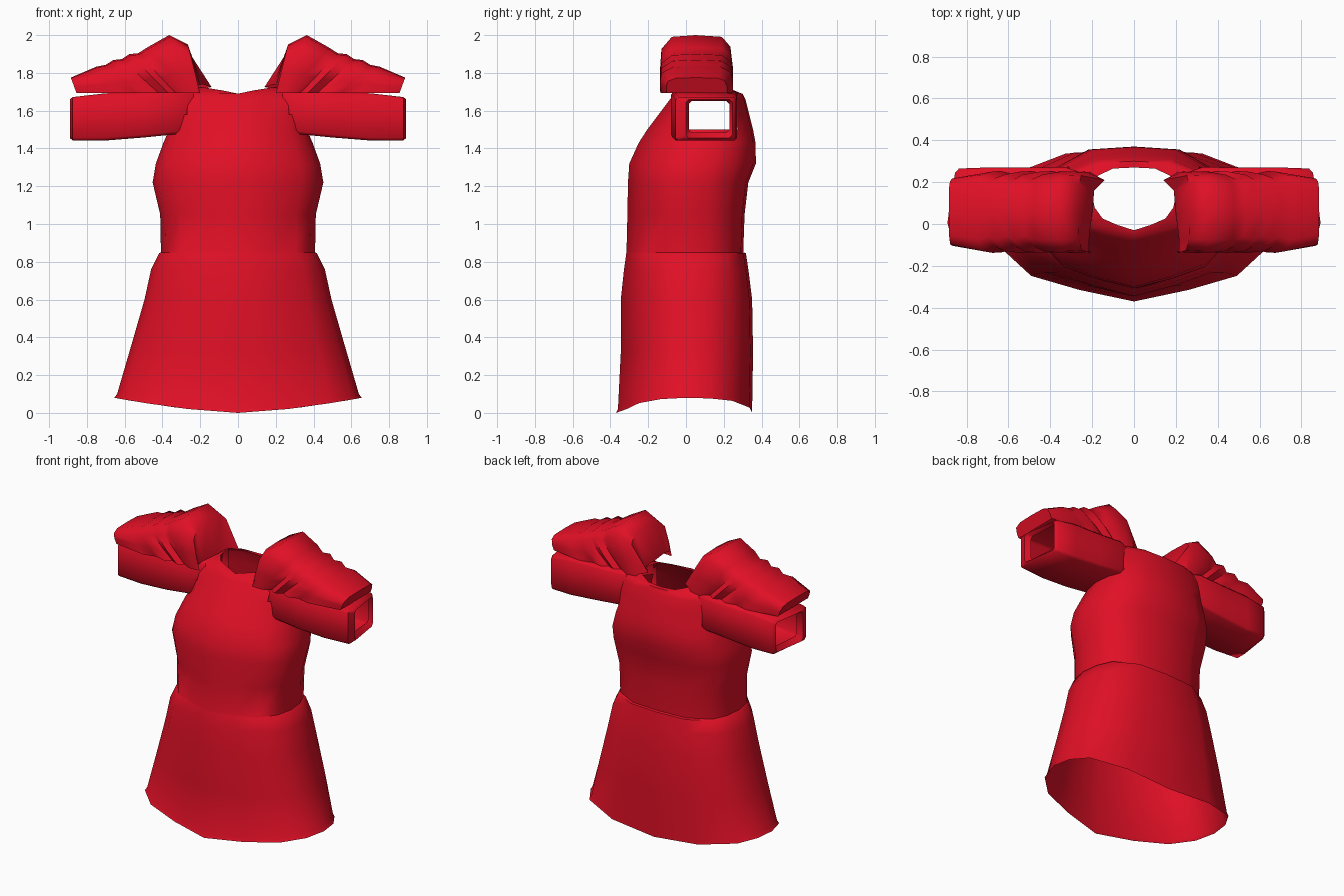
import bpy, bmesh, math

cube = bpy.data.objects.get("Cube")
if cube:
    bpy.data.objects.remove(cube, do_unlink=True)

red = bpy.data.materials.new("red cloth")
red.use_nodes = True
RED = (0.75, 0.005, 0.019, 1)
red.diffuse_color = RED
red.node_tree.nodes["Principled BSDF"].inputs["Base Color"].default_value = RED


def loft(name, rings, closed=True, mirror=False, drop=None, sharp=50):
    """Skin a list of rings; drop(centre) removes faces."""
    bm = bmesh.new()
    rows = [[bm.verts.new(p) for p in ring] for ring in rings]
    n = len(rows[0])
    for a, b in zip(rows, rows[1:]):
        for i in range(n if closed else n - 1):
            j = (i + 1) % n
            bm.faces.new((a[i], a[j], b[j], b[i]))
    bmesh.ops.recalc_face_normals(bm, faces=bm.faces[:])
    if drop:
        gone = [f for f in bm.faces if drop(f.calc_center_median())]
        bmesh.ops.delete(bm, geom=gone, context='FACES')
    mesh = bpy.data.meshes.new(name)
    bm.to_mesh(mesh)
    bm.free()
    mesh.materials.append(red)
    mesh.shade_smooth()
    mesh.set_sharp_from_angle(angle=math.radians(sharp))
    ob = bpy.data.objects.new(name, mesh)
    bpy.context.collection.objects.link(ob)
    if mirror:
        ob.modifiers.new("Mirror", 'MIRROR')
    return ob


# Half outline of the torso, front to back, as fractions of width and depth
HALF = [(0, -1), (.4, -.85), (.75, -.67), (.94, -.36), (1, 0),
        (.97, .37), (.86, .7), (.5, .96), (0, 1)]
FULL = HALF + [(-x, y) for x, y in HALF[-2:0:-1]]


def body_ring(z, w, front, back, mid=0.0, lift=0.0, dip=0.0):
    ring = []
    for fx, fy in FULL:
        y = mid + fy * ((mid - front) if fy < 0 else (back - mid))
        zz = z + lift * abs(fx) ** 1.5 - dip * abs(fy) ** 4
        ring.append((fx * w, y, zz))
    return ring


def arm_hole(c):
    return abs(c.x) > .25 and 1.47 < c.z < 1.69 and -.01 < c.y < .25


# Dress body: flared skirt, small step at the back of the waist, bodice, neck
loft("dress_body", [
    body_ring(0.0, .655, -.37, .35, lift=.08),
    body_ring(.02, .64, -.36, .35, lift=.08),
    body_ring(.32, .57, -.345, .355, lift=.02),
    body_ring(.60, .495, -.345, .35),
    body_ring(.76, .46, -.328, .33),
    body_ring(.845, .418, -.316, .317),
    body_ring(.85, .408, -.315, .303),
    body_ring(1.05, .412, -.31, .31),
    body_ring(1.22, .452, -.307, .33),
    body_ring(1.32, .435, -.30, .37, .02),
    body_ring(1.43, .395, -.25, .368, .06),
    body_ring(1.50, .365, -.205, .355, .09),
    body_ring(1.58, .36, -.145, .335, .10),
    body_ring(1.66, .355, -.085, .315, .11),
    body_ring(1.70, .32, -.06, .30, .12, dip=.01),
    body_ring(1.725, .20, -.03, .27, .14, dip=.035)],
    drop=arm_hole)


# Hollow boxy sleeves, rooted in the bodice and folded inwards at the cuff
def sleeve_ring(x, y0, y1, z0, z1, slant=0.0, b=.015):
    ring = [(y0 + b, z0), (y1 - b, z0), (y1, z0 + b), (y1, z1 - b),
            (y1 - b, z1), (y0 + b, z1), (y0, z1 - b), (y0, z0 + b)]
    return [(x - slant * max(0, y - .05), y, z) for y, z in ring]


loft("sleeves", [
    sleeve_ring(.235, -.02, .24, 1.49, 1.70),
    sleeve_ring(.33, -.075, .272, 1.475, 1.705),
    sleeve_ring(.50, -.08, .27, 1.458, 1.697),
    sleeve_ring(.70, -.07, .27, 1.442, 1.692),
    sleeve_ring(.875, -.055, .265, 1.442, 1.672, .18),
    sleeve_ring(.89, .0, .245, 1.455, 1.66, .18),
    sleeve_ring(.85, .015, .23, 1.485, 1.65, .1)], mirror=True)


# Pleated shoulder puffs: arches that lean outwards, with inset folds
# (top x, top z, foot x, inset)
PLEATS = [(.265, 1.95, .20, .02), (.365, 2.0, .235, 0), (.48, 1.935, .28, 0),
          (.53, 1.903, .33, .13), (.575, 1.90, .37, 0), (.615, 1.873, .42, .13),
          (.66, 1.868, .47, 0), (.70, 1.843, .54, .10), (.75, 1.833, .63, 0),
          (.885, 1.775, .855, .17)]
# arch as (y, height fraction)
ARCH = [(-.135, 0), (-.138, .38), (-.13, .76), (-.075, .97), (.05, 1),
        (.19, .97), (.235, .80), (.25, .4), (.25, 0)]


def puff_ring(tx, tz, fx, inset):
    return [(fx + (tx - fx) * h, .06 + (y - .06) * (1 - inset),
             1.693 + (tz - 1.693) * h) for y, h in ARCH]


# Inner end, drawn down to a point near the back of the neck
inner = [(.215, y, 1.695 + .04 * h) for y, h in ARCH]
inner[4:8] = [(.20, .05, 1.735), (.19, .16, 1.74),
              (.14, .21, 1.725), (.19, .235, 1.715)]
loft("shoulder_puffs", [inner] + [puff_ring(*p) for p in PLEATS],
     closed=False, mirror=True, sharp=60)

# Outer lip that closes the puff towards the sleeve
lip_top = puff_ring(*PLEATS[-1])
lip_foot = [(.85, y, 1.693) for x, y, z in lip_top]
loft("puff_ends", [lip_top[1:-1], lip_foot[1:-1]], closed=False, mirror=True)
